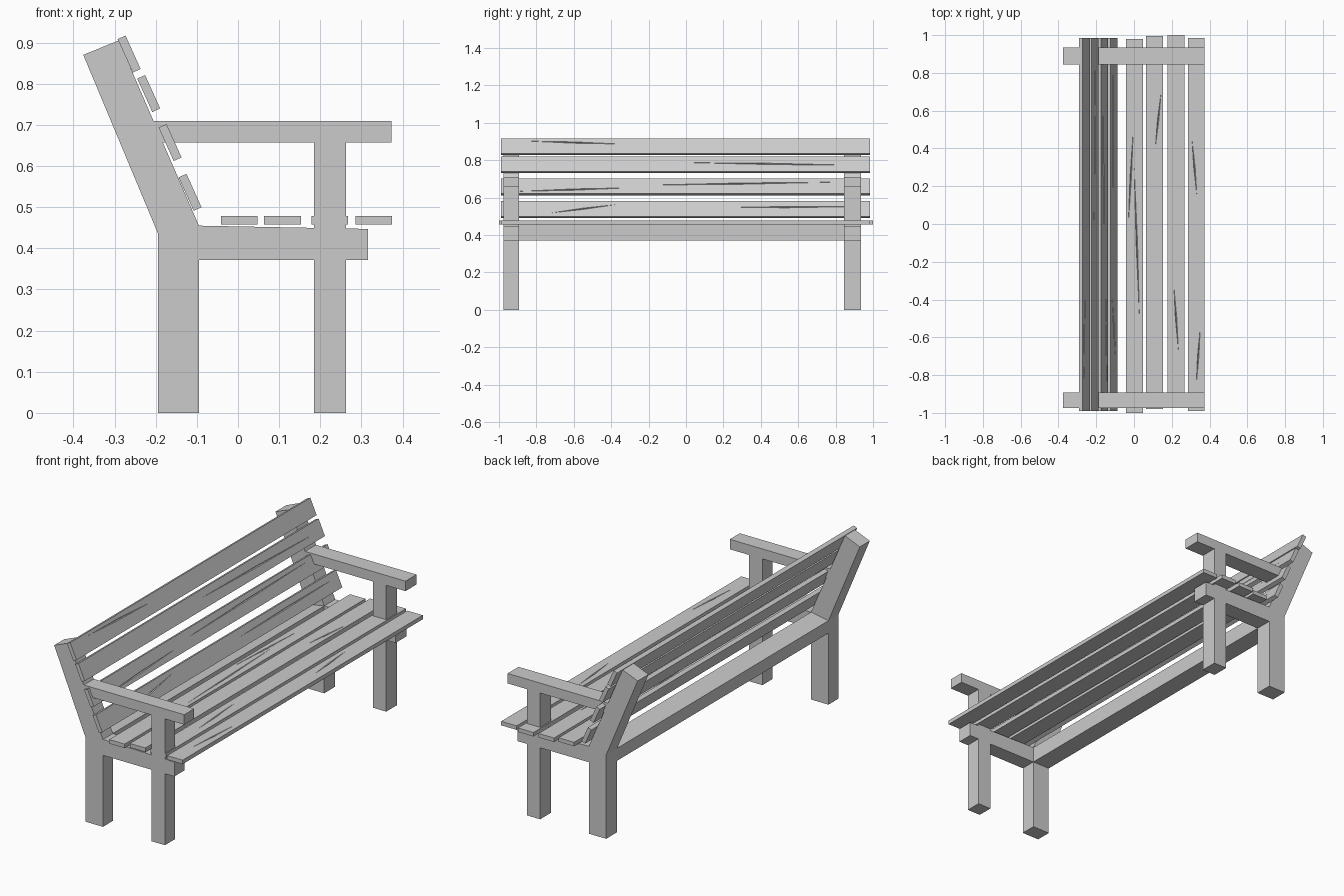
import bpy, bmesh, math
from mathutils import Matrix

if "Cube" in bpy.data.objects:
    bpy.data.objects.remove(bpy.data.objects["Cube"], do_unlink=True)

GREY = (0.6, 0.6, 0.6, 1)
wood = bpy.data.materials.new("grey_wood")
wood.use_nodes = True
wood.diffuse_color = GREY
wood.node_tree.nodes["Principled BSDF"].inputs["Base Color"].default_value = GREY


def make_object(name, bm):
    bmesh.ops.recalc_face_normals(bm, faces=bm.faces)
    mesh = bpy.data.meshes.new(name)
    bm.to_mesh(mesh)
    bm.free()
    mesh.materials.append(wood)
    obj = bpy.data.objects.new(name, mesh)
    bpy.context.collection.objects.link(obj)
    return obj


def extrude_profile(name, profile, y0, y1):
    """Extrude an x-z outline along the length of the bench."""
    bm = bmesh.new()
    face = bm.faces.new([bm.verts.new((x, y0, z)) for x, z in profile])
    result = bmesh.ops.extrude_face_region(bm, geom=[face])
    verts = [v for v in result["geom"] if isinstance(v, bmesh.types.BMVert)]
    bmesh.ops.translate(bm, verts=verts, vec=(0, y1 - y0, 0))
    return make_object(name, bm)


def rect(x0, x1, z0, z1):
    return [(x0, z0), (x1, z0), (x1, z1), (x0, z1)]


def slat(name, x, z, y0, y1, tilt, cracks):
    """Plank with thin V-shaped cracks (across, along, length, angle) in its face."""
    w, t = 0.089, 0.021
    place = Matrix.Translation((x, 0, z)) @ Matrix.Rotation(tilt, 4, 'Y')
    obj = extrude_profile(name, rect(-w / 2, w / 2, -t / 2, t / 2), y0, y1)
    obj.data.transform(place)
    for across, along, length, angle in cracks:
        bm = bmesh.new()
        bmesh.ops.create_uvsphere(bm, u_segments=4, v_segments=2, radius=1)
        bm.transform(place @ Matrix.Translation((across, along, t / 2))
                     @ Matrix.Rotation(math.radians(angle), 4, 'Z')
                     @ Matrix.Diagonal((0.004, length / 2, 0.006, 1)))
        cutter = make_object("crack_cutter", bm)
        cutter.hide_render = True
        mod = obj.modifiers.new("crack", 'BOOLEAN')
        mod.operation = 'DIFFERENCE'
        mod.solver = 'EXACT'
        mod.object = cutter
        bpy.context.view_layer.objects.active = obj
        bpy.ops.object.modifier_apply(modifier=mod.name)
        bpy.data.objects.remove(cutter, do_unlink=True)


# End frames: rear leg with leaning post, front leg, side rail, armrest
rear_post = [(-0.195, 0), (-0.095, 0), (-0.095, 0.455),
             (-0.29, 0.905), (-0.376, 0.87), (-0.195, 0.437)]
side_rail = [(-0.1, 0.372), (0.316, 0.372), (0.316, 0.447), (-0.1, 0.455)]
for side, y0, y1 in (("right", -0.975, -0.893), ("left", 0.845, 0.935)):
    extrude_profile(side + "_rear_post", rear_post, y0, y1)
    extrude_profile(side + "_front_leg", rect(0.185, 0.262, 0, 0.66), y0, y1)
    extrude_profile(side + "_side_rail", side_rail, y0, y1)
    extrude_profile(side + "_armrest", rect(-0.21, 0.373, 0.657, 0.709), y0, y1)

# Beam between the rear legs
extrude_profile("rear_beam", [(-0.195, 0.372), (-0.095, 0.372),
                              (-0.095, 0.455), (-0.195, 0.437)], -0.9, 0.85)

# Seat slats, slightly uneven in length
seat = [(0.003, -1.0, 0.98, [(0.012, -0.1, 0.8, 2), (-0.02, 0.25, 0.5, -3)]),
        (0.108, -0.98, 0.995, [(0.02, 0.55, 0.3, -6)]),
        (0.223, -0.975, 1.0, [(0.0, -0.5, 0.35, 4)]),
        (0.33, -0.99, 0.985, [(-0.01, 0.3, 0.3, 5), (0.01, -0.7, 0.3, -4)])]
for i, (x, y0, y1, cracks) in enumerate(seat, 1):
    slat(f"seat_slat_{i}", x, 0.468, y0, y1, 0, cracks)

# Backrest slats, leaning with the posts
back = [(-0.2645, 0.872, [(-0.02, -0.6, 0.5, -2)]),
        (-0.217, 0.776, [(0.0, 0.45, 0.9, -1)]),
        (-0.165, 0.657, [(0.02, -0.6, 0.6, 2), (-0.015, 0.3, 1.0, 1)]),
        (-0.1165, 0.536, [(0.0, -0.55, 0.35, 8), (-0.01, 0.55, 0.75, 0.5)])]
for i, (x, z, cracks) in enumerate(back, 1):
    slat(f"back_slat_{i}", x, z, -0.99, 0.985, math.radians(65.7), cracks)
